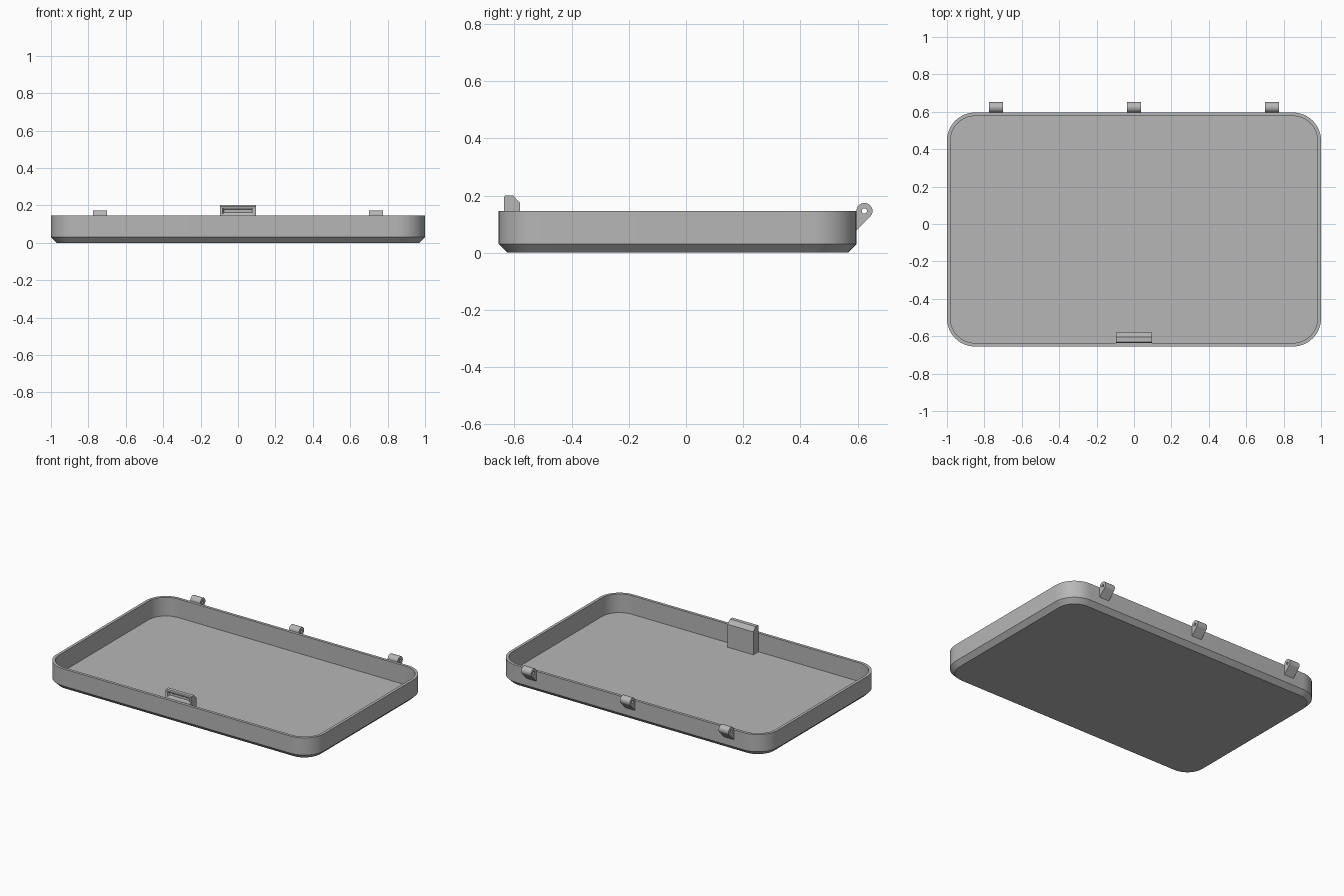
import bpy, bmesh, math

cube = bpy.data.objects.get("Cube")
if cube:
    bpy.data.objects.remove(cube, do_unlink=True)

grey = bpy.data.materials.new("plain grey")
grey.use_nodes = True
grey.diffuse_color = (0.47, 0.47, 0.47, 1)
grey.node_tree.nodes["Principled BSDF"].inputs["Base Color"].default_value = grey.diffuse_color

HALF_X, FRONT, BACK = 1.0, -0.655, 0.596
WALL, RIM, FLOOR, CHAMFER = 0.019, 0.146, 0.02, 0.03
CORNER = 0.15


def finish(bm, name):
    bmesh.ops.recalc_face_normals(bm, faces=bm.faces)
    mesh = bpy.data.meshes.new(name)
    bm.to_mesh(mesh)
    bm.free()
    obj = bpy.data.objects.new(name, mesh)
    bpy.context.collection.objects.link(obj)
    mesh.materials.append(grey)
    bpy.ops.object.select_all(action='DESELECT')
    obj.select_set(True)
    bpy.context.view_layer.objects.active = obj
    bpy.ops.object.shade_smooth_by_angle(angle=math.radians(30))
    return obj


def bridge(bm, a, b):
    for i in range(len(a)):
        j = (i + 1) % len(a)
        bm.faces.new((a[i], a[j], b[j], b[i]))


def rounded_loop(bm, inset, z, steps=12):
    """Rounded rectangle of vertices, inset from the tray outline."""
    r = CORNER - inset
    cx, y0, y1 = HALF_X - CORNER, FRONT + CORNER, BACK - CORNER
    loop = []
    for k, (x, y) in enumerate([(cx, y1), (-cx, y1), (-cx, y0), (cx, y0)]):
        for i in range(steps + 1):
            a = math.pi / 2 * (k + i / steps)
            loop.append(bm.verts.new((x + r * math.cos(a), y + r * math.sin(a), z)))
    return loop


# Tray: chamfered underside, outer wall, rim, inner wall and floor
bm = bmesh.new()
section = [(CHAMFER, 0), (0, CHAMFER), (0, RIM), (WALL, RIM), (WALL, FLOOR)]
loops = [rounded_loop(bm, inset, z) for inset, z in section]
for a, b in zip(loops, loops[1:]):
    bridge(bm, a, b)
bm.faces.new(loops[0])
bm.faces.new(loops[-1])
finish(bm, "tray")

# Latch: block standing on the floor against the front wall
bm = bmesh.new()
latch_y = FRONT + WALL
profile = [(latch_y, FLOOR), (latch_y, 0.195), (latch_y + 0.005, 0.201),
           (-0.605, 0.201), (-0.581, 0.175), (-0.581, FLOOR)]
ends = [[bm.verts.new((x, y, z)) for y, z in profile] for x in (-0.096, 0.096)]
bridge(bm, *ends)
for end in ends:
    bm.faces.new(end)
latch = finish(bm, "latch")

# Tapered catch groove cut into the front of the latch
bm = bmesh.new()
rings = []
for y, half, low, high in [(latch_y - 0.01, 0.088, 0.147, 0.194),
                           (latch_y + 0.014, 0.074, 0.163, 0.178)]:
    rings.append([bm.verts.new((x, y, z)) for x, z in
                  [(-half, low), (half, low), (half, high), (-half, high)]])
bridge(bm, *rings)
for ring in rings:
    bm.faces.new(ring)
cutter = finish(bm, "groove_cutter")
cut = latch.modifiers.new("groove", 'BOOLEAN')
cut.operation = 'DIFFERENCE'
cut.solver = 'EXACT'
cut.object = cutter
bpy.context.view_layer.objects.active = latch
bpy.ops.object.modifier_apply(modifier=cut.name)
bpy.data.objects.remove(cutter, do_unlink=True)


# Hinges: pierced knuckle with a sloping web down to the back wall
def hinge(name, x, half=0.037, radius=0.028, hole=0.009, steps=48):
    bm = bmesh.new()
    cy, cz = BACK + radius, RIM
    rings = {}
    for side in (-half, half):
        outer, inner = [], []
        for i in range(steps):
            a = math.tau * i / steps - math.pi
            r = radius
            if a < -math.pi / 4:
                limits = [math.cos(a + math.pi / 4), math.cos(a + math.pi)]
                r = min(radius / c for c in limits if c > 0.01)
            for ring, d in ((outer, r), (inner, hole)):
                ring.append(bm.verts.new((x + side, cy + d * math.cos(a), cz + d * math.sin(a))))
        bridge(bm, outer, inner)
        rings[side] = outer, inner
    for a, b in zip(rings[-half], rings[half]):
        bridge(bm, a, b)
    finish(bm, name)


for label, x in (("right", -0.737), ("middle", 0), ("left", 0.737)):
    hinge(label + "_hinge", x)
